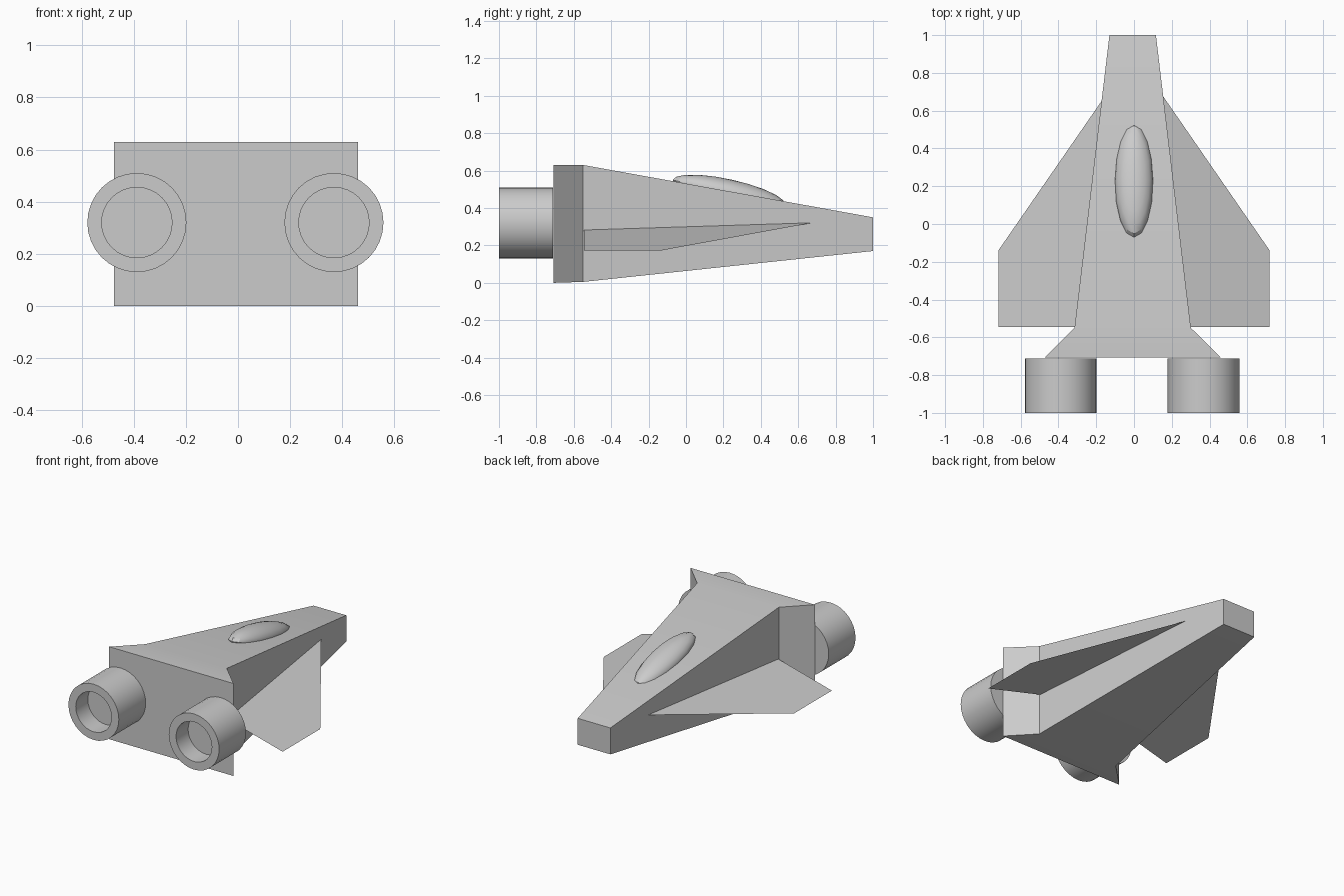
import bpy, bmesh, math
from mathutils import Matrix

if "Cube" in bpy.data.objects:
    bpy.data.objects.remove(bpy.data.objects["Cube"])

def add_object(name, bm, smooth=True):
    bmesh.ops.recalc_face_normals(bm, faces=bm.faces[:])
    mesh = bpy.data.meshes.new(name)
    bm.to_mesh(mesh)
    bm.free()
    ob = bpy.data.objects.new(name, mesh)
    bpy.context.collection.objects.link(ob)
    if smooth:
        bpy.ops.object.select_all(action='DESELECT')
        bpy.context.view_layer.objects.active = ob
        ob.select_set(True)
        bpy.ops.object.shade_smooth_by_angle(angle=math.radians(30))
    return ob

def loft(bm, rings, closed=False):
    # Join successive rings of points with quads, capping or closing the ends
    loops = [[bm.verts.new(p) for p in ring] for ring in rings]
    n = len(loops[0])
    for a, b in zip(loops, loops[1:]):
        for i in range(n):
            j = (i + 1) % n
            bm.faces.new((a[i], a[j], b[j], b[i]))
    bm.faces.new(loops[0])
    bm.faces.new(loops[-1])

# Fuselage: flared rear, tapering to a blunt nose (y, half width, bottom, top)
HULL_X = -0.007
sections = [(-0.708, 0.468, 0.0, 0.63), (-0.55, 0.308, 0.005, 0.63), (1.0, 0.123, 0.17, 0.35)]
bm = bmesh.new()
loft(bm, [[(HULL_X - w, y, lo), (HULL_X + w, y, lo), (HULL_X + w, y, hi), (HULL_X - w, y, hi)]
          for y, w, lo, hi in sections])
# Soften only the long edges and the rear rim
soft = [e for e in bm.edges
        if len(e.link_faces) == 2 and e.calc_face_angle() > 0.7
        and not all(v.co.y > 0.9 for v in e.verts)
        and not (abs(e.verts[0].co.y + 0.55) < 0.01 and abs(e.verts[1].co.y + 0.55) < 0.01)]
bmesh.ops.bevel(bm, geom=soft, offset=0.009, segments=2, profile=0.5, affect='EDGES')
add_object("fuselage", bm)

# Canopy: stretched sphere sunk into the sloping top
bm = bmesh.new()
place = (Matrix.Translation((0, 0.23, 0.483))
         @ Matrix.Rotation(math.radians(-12.5), 4, 'X')
         @ Matrix.Diagonal((0.102, 0.308, 0.07, 1)))
bmesh.ops.create_uvsphere(bm, u_segments=16, v_segments=10, radius=1, matrix=place)
add_object("canopy", bm)

# Wings: thin drooping sheets, one per side
for side, label in ((-1, "left"), (1, "right")):
    bm = bmesh.new()
    outline = [(0.155, 0.675), (0.718, -0.14), (0.718, -0.545), (0.29, -0.545)]
    bm.faces.new([bm.verts.new((side * x, y, 0.362 - 0.265 * x)) for x, y in outline])
    add_object(label + "_wing", bm, smooth=False)

# Engines: cylinders with a recessed nozzle
def circle(cx, y, r, n=32):
    return [(cx + r * math.cos(2 * math.pi * i / n), y, 0.32 + r * math.sin(2 * math.pi * i / n))
            for i in range(n)]

for cx, label in ((-0.388, "left"), (0.368, "right")):
    bm = bmesh.new()
    loft(bm, [circle(cx, y, r) for y, r in
              ((-0.711, 0.19), (-1.0, 0.19), (-1.0, 0.135), (-0.87, 0.135))])
    add_object(label + "_engine", bm)
